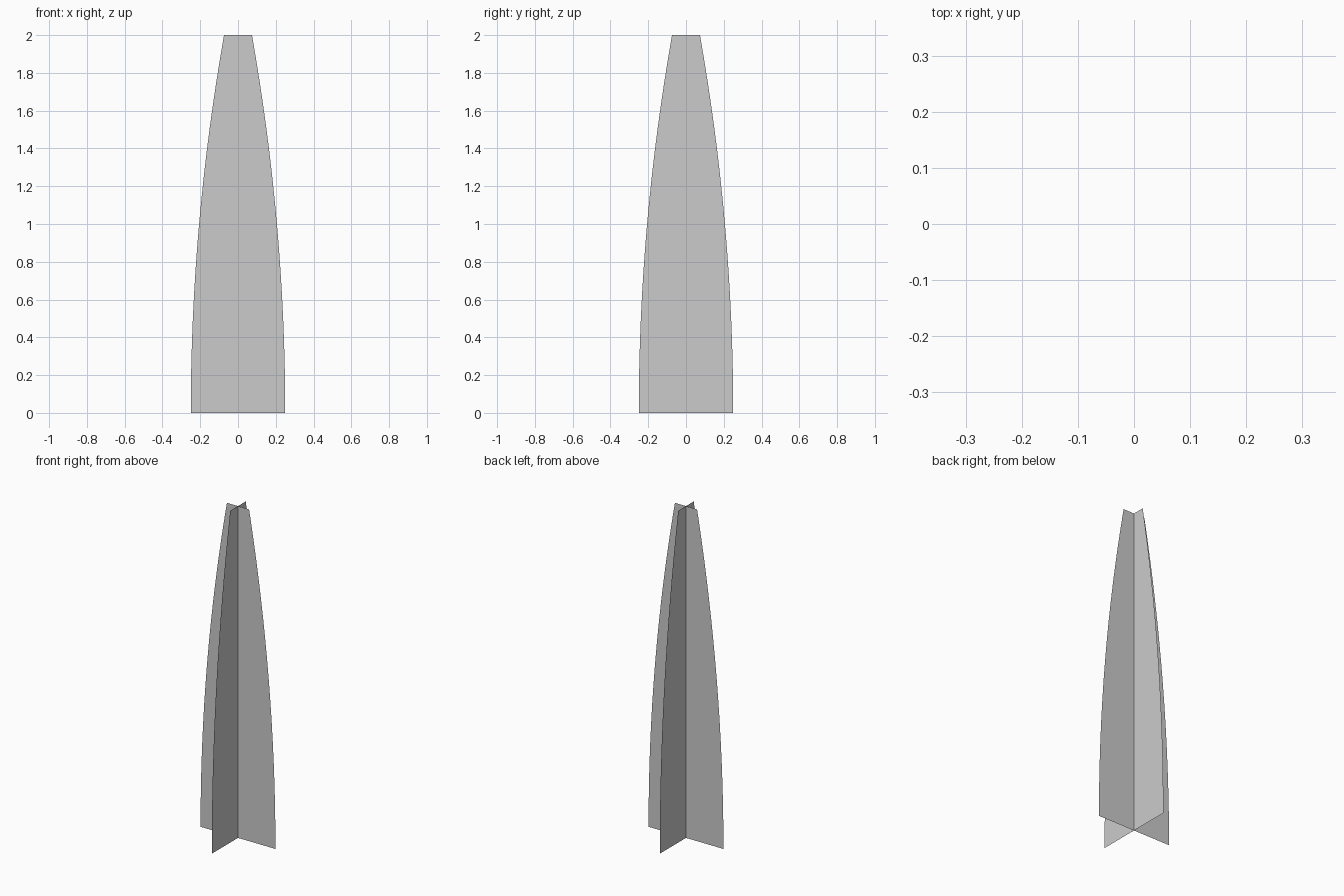
import bpy
import math

if "Cube" in bpy.data.objects:
    bpy.data.objects.remove(bpy.data.objects["Cube"])

HEIGHT = 2.0
BASE = 0.25      # half width at the foot
TIP = 0.074      # half width at the cut-off top
STEPS = 16


def half_width(z):
    return BASE - (BASE - TIP) * (z / HEIGHT) ** 2


def fin(name, angle):
    """Thin upright sheet with two curved edges, turned about z."""
    c, s = math.cos(angle), math.sin(angle)
    verts, faces = [], []
    for i in range(STEPS + 1):
        z = HEIGHT * i / STEPS
        for side in (-1, 0, 1):
            w = side * half_width(z)
            verts.append((w * c, w * s, z))
    for i in range(STEPS):
        for j in range(2):
            a = i * 3 + j
            faces.append((a, a + 1, a + 4, a + 3))
    mesh = bpy.data.meshes.new(name)
    mesh.from_pydata(verts, [], faces)
    bpy.context.collection.objects.link(bpy.data.objects.new(name, mesh))


# Two crossed sheets
fin("cross_fin_x", 0)
fin("cross_fin_y", math.pi / 2)
